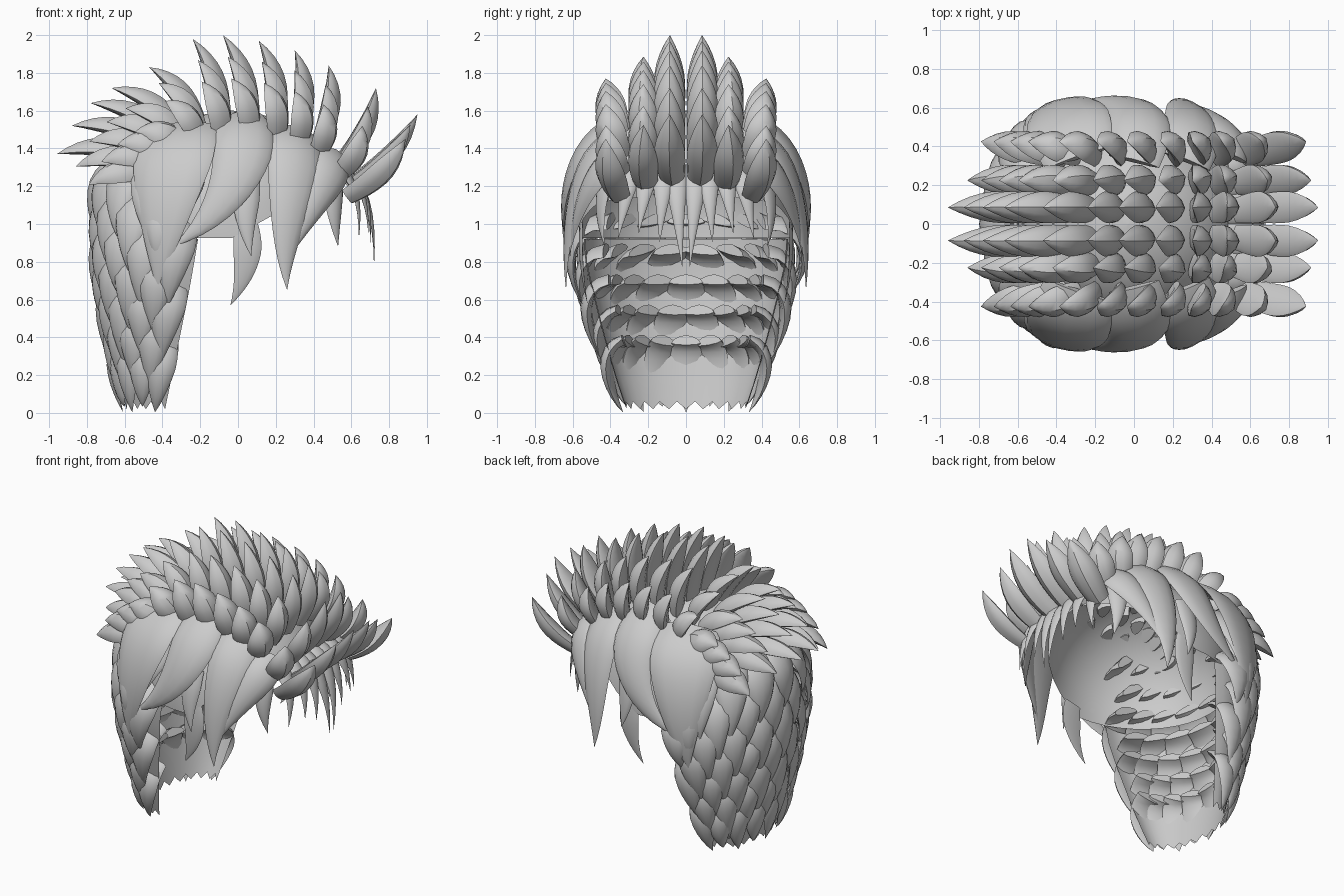
import bpy, bmesh, random
from math import sin, cos, pi, radians, sqrt
from mathutils import Vector as V

if "Cube" in bpy.data.objects:
    bpy.data.objects.remove(bpy.data.objects["Cube"])

random.seed(4)


def bezier(pts, t):
    while len(pts) > 1:
        pts = [a.lerp(b, t) for a, b in zip(pts, pts[1:])]
    return pts[0]


def add_lock(bm, pts, hint, hw, th, root=0.6, peak=0.35, n=9, power=1.7):
    """Tapered lens-section lock along a bezier path; hint(p) gives the outer side."""
    pts = [V(p) for p in pts]
    rings = []
    for i in range(n):
        t = i / n
        p = bezier(pts, t)
        tan = (bezier(pts, t + 0.02) - bezier(pts, t - 0.02)).normalized()
        h = hint(p)
        nor = (h - tan * h.dot(tan)).normalized()
        side = tan.cross(nor)
        if t < peak:
            f = root + (1 - root) * sin(t / peak * pi / 2)
        else:
            f = 1 - ((t - peak) / (1 - peak)) ** power
        sec = [(cos(k * pi / 6), 0.75 * sin(k * pi / 6) + 0.25 * (1 - abs(cos(k * pi / 6)))) for k in range(7)]
        sec += [(cos(k * pi / 4), -0.25 * sin(k * pi / 4)) for k in (3, 2, 1)]
        rings.append([bm.verts.new(p + side * (a * hw * f) + nor * (b * th * f)) for a, b in sec])
    tip = bm.verts.new(pts[-1])
    m = len(rings[0])
    for r, q in zip(rings, rings[1:]):
        for j in range(m):
            bm.faces.new((r[j], r[(j + 1) % m], q[(j + 1) % m], q[j]))
    for j in range(m):
        bm.faces.new((rings[-1][j], rings[-1][(j + 1) % m], tip))
    bm.faces.new(rings[0][::-1])


def finish(bm, name, angle=40):
    bmesh.ops.recalc_face_normals(bm, faces=bm.faces)
    me = bpy.data.meshes.new(name)
    bm.to_mesh(me)
    bm.free()
    ob = bpy.data.objects.new(name, me)
    bpy.context.collection.objects.link(ob)
    bpy.ops.object.select_all(action='DESELECT')
    ob.select_set(True)
    bpy.context.view_layer.objects.active = ob
    bpy.ops.object.shade_smooth_by_angle(angle=radians(angle))
    return ob


def sheet(name, rows, closed=False):
    bm = bmesh.new()
    vs = [[bm.verts.new(p) for p in r] for r in rows]
    m = len(vs[0])
    for a, b in zip(vs, vs[1:]):
        for j in range(m if closed else m - 1):
            bm.faces.new((a[j], a[(j + 1) % m], b[(j + 1) % m], b[j]))
    return finish(bm, name)


def back(a, z, s=1.0):
    """Point on the rounded back-of-head surface."""
    ry = 0.32 + 0.29 * min(1, max(z, 0) / 0.85) ** 0.9
    if z > 1:
        ry *= sqrt(1 - ((z - 1) / 0.63) ** 2)
    xb = -0.60 - 0.14 * min(1, z / 0.7)
    cx = -0.42 + 0.15 * z
    return V((cx - s * (cx - xb) * cos(a), s * ry * sin(a), z))


# scalp cap with raised front hairline
rows = []
for i in range(11):
    v = 0.001 + 0.999 * i / 10
    row = []
    for j in range(40):
        a = 2 * pi * j / 40
        ph = v * radians(97 - 32 * max(0, cos(a)))
        row.append(V((-0.03 + 0.6 * sin(ph) * cos(a), 0.57 * sin(ph) * sin(a), 1 + 0.6 * cos(ph))))
    rows.append(row)
sheet("scalp_cap", rows, closed=True)

# nape lining with jagged hem
rows = []
for i in range(8):
    row = []
    for j in range(25):
        hem = 0.02 + 0.04 * (j % 2)
        z = hem + (0.92 - hem) * i / 7
        row.append(back(radians(-100 + 200 * j / 24), z, 0.96 - 0.08 * z))
    rows.append(row)
sheet("nape_lining", rows)

# crown spikes: base x, base z, tip x, tip z of the middle column
crown = [(0.58, 1.23, 0.95, 1.58), (0.52, 1.34, 0.73, 1.72), (0.40, 1.44, 0.48, 1.84),
         (0.30, 1.49, 0.30, 1.92), (0.19, 1.52, 0.11, 1.97), (0.05, 1.53, -0.08, 2.0),
         (-0.10, 1.52, -0.24, 1.98), (-0.22, 1.51, -0.47, 1.83), (-0.30, 1.48, -0.67, 1.72),
         (-0.36, 1.44, -0.78, 1.64), (-0.42, 1.40, -0.88, 1.52), (-0.46, 1.34, -0.96, 1.37)]
# column y at base, y at tip, base drop, length factor
columns = [(0.07, 0.085, 0.0, 1.0), (0.21, 0.225, 0.02, 0.80), (0.35, 0.425, 0.07, 0.66)]
bm = bmesh.new()
for c, (yb, yt, drop, k) in enumerate(columns):
    for i, (bx, bz, tx, tz) in enumerate(crown):
        kk = k if 0 < i else 0.5 + 0.5 * k
        d = V((tx - bx, 0, tz - bz))
        nor = V((d.z, 0, -d.x)).normalized()
        for s in (1, -1):
            b = V((bx, s * yb, bz - drop))
            t = V((bx, s * yt, bz - drop)) + d * kk - V((0, 0, 0.04 * c if i > 7 else 0))
            mid = (b + t) / 2 + nor * 0.05 + V((0, s * 0.02, 0))
            add_lock(bm, [b, mid, t], lambda p, n=nor, s=s, c=c: n + V((0, s * 0.3 * c, 0)),
                     0.082 if c < 2 else 0.09, 0.08, root=0.75, peak=0.45, power=1.9)
finish(bm, "crown_spikes")

# overlapping locks down the back, roots showing as ledges inside
bm = bmesh.new()
for i in range(7):
    z = 1.33 - 0.16 * i
    n = 9 if i % 2 == 0 else 8
    span = 84 if n == 9 else 74
    for j in range(n):
        a = radians(-span + 2 * span * j / (n - 1))
        length = 0.42 + random.uniform(-0.06, 0.06)
        zt = max(0.003 + 0.03 * (j % 2), z - length)
        narrow = 0.62 + 0.38 * min(1, z / 0.9)
        pts = [back(a, z, 0.72), back(a, z - 0.03, 1.03), back(a, z - length * 0.6, 1.1), back(a, zt, 1.04)]
        add_lock(bm, pts, lambda p: V((p.x + 0.32, p.y, 0.05)), 0.11 * narrow, 0.05,
                 root=0.9, peak=0.4, power=1.4)
finish(bm, "back_locks")

# wide side panels and loose temple wisps: path points, half width, thickness
panels = [
    ([(-0.28, 0.34, 1.5), (-0.36, 0.59, 1.42), (-0.40, 0.66, 1.0), (-0.43, 0.58, 0.66)], 0.22, 0.055),
    ([(0.00, 0.32, 1.55), (0.08, 0.58, 1.47), (0.0, 0.69, 1.08), (-0.35, 0.61, 0.88)], 0.16, 0.055),
    ([(0.27, 0.32, 1.48), (0.36, 0.56, 1.40), (0.22, 0.64, 1.0), (0.26, 0.635, 0.65)], 0.15, 0.055),
    ([(0.50, 0.34, 1.36), (0.52, 0.48, 1.30), (0.38, 0.58, 1.10), (0.27, 0.62, 0.82)], 0.11, 0.05),
    ([(0.06, 0.54, 1.25), (0.02, 0.61, 1.05), (0.07, 0.61, 0.83)], 0.07, 0.03),
    ([(0.04, 0.55, 1.0), (0.08, 0.56, 0.78), (-0.04, 0.52, 0.57)], 0.075, 0.015),
    ([(0.50, 0.40, 1.28), (0.50, 0.48, 1.10), (0.53, 0.43, 0.88)], 0.06, 0.03),
]
bm = bmesh.new()
for k, (pts, hw, th) in enumerate(panels):
    for s in (1, -1):
        add_lock(bm, [(x, s * y, z) for x, y, z in pts],
                 lambda p: V((0.5 * p.x, p.y, 0.6 * (p.z - 0.95))), hw, th,
                 root=0.85, peak=0.3, n=14, power=1.4)
finish(bm, "side_panels")

# thin fringe locks over the forehead: base y, tip x, y, z
bm = bmesh.new()
for yb, tx, ty, tz in [(0.05, 0.72, 0.02, 0.77), (0.11, 0.70, 0.14, 0.90),
                       (0.20, 0.69, 0.25, 0.95), (0.29, 0.64, 0.36, 0.92)]:
    for s in (1, -1):
        b = V((0.48, s * yb, 1.30))
        t = V((tx, s * ty, tz))
        add_lock(bm, [b, (0.74 - 0.3 * abs(yb), s * (yb + 0.01), 1.26), t],
                 lambda p: V((1, 0.6 * p.y, 0.3)), 0.066, 0.035, root=0.9, peak=0.25, power=1.2)
finish(bm, "fringe_locks")
